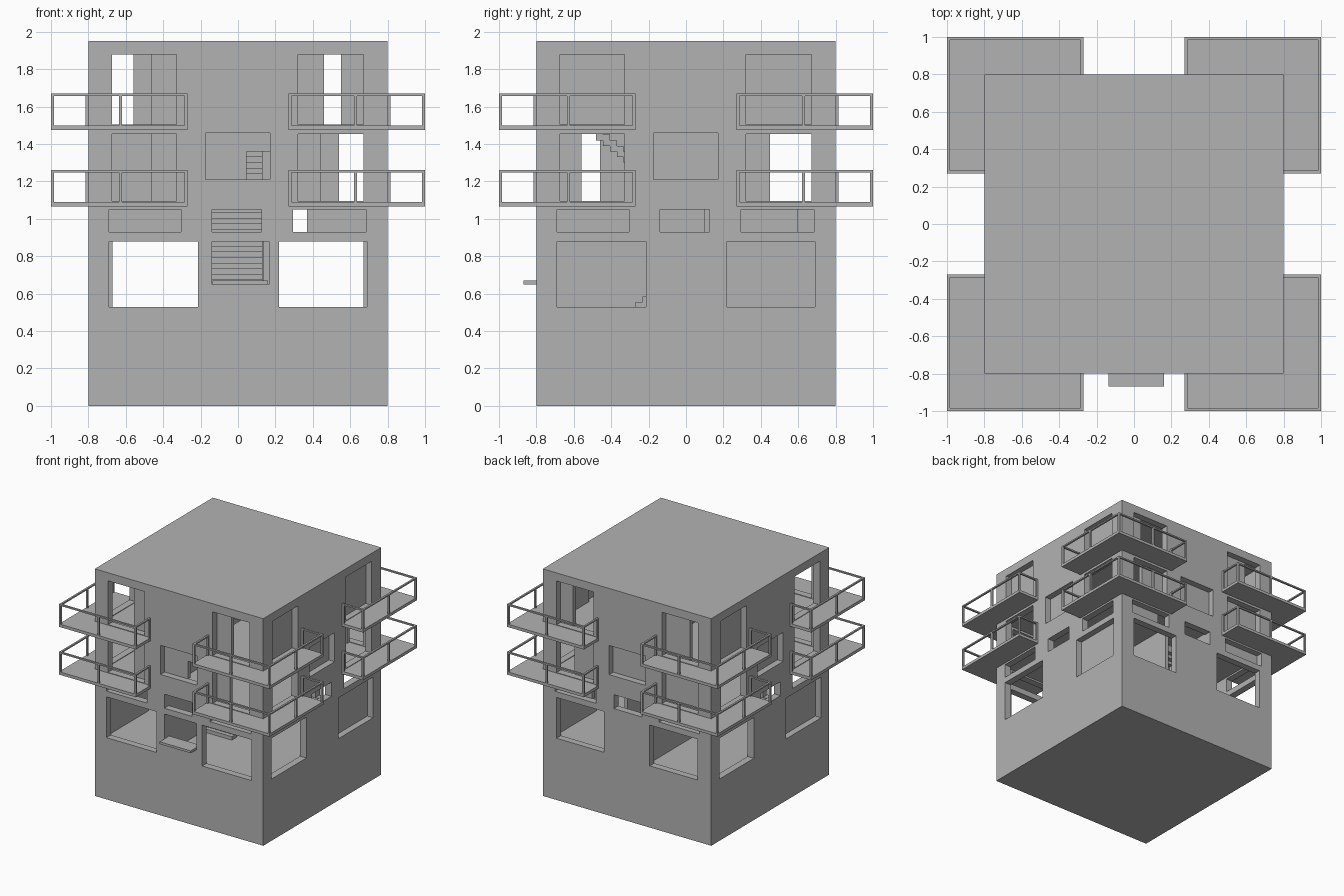
import bpy
import bmesh
from mathutils import Matrix, Vector

old = bpy.data.objects.get("Cube")
if old:
    bpy.data.objects.remove(old, do_unlink=True)

plaster = bpy.data.materials.new("grey_plaster")
plaster.use_nodes = True
GREY = (0.45, 0.45, 0.45, 1)
plaster.diffuse_color = GREY
plaster.node_tree.nodes["Principled BSDF"].inputs["Base Color"].default_value = GREY

HALF, WALL, HEIGHT = 0.8, 0.06, 1.95
INNER = HALF - WALL
FLOORS = [(0.525, 1.065), (1.09, 1.475), (1.5, 1.92)]


def boxes(name, items):
    """One object made of axis-aligned boxes given as (x, y, z) ranges."""
    bm = bmesh.new()
    for ranges in items:
        lo = Vector([min(r) for r in ranges])
        hi = Vector([max(r) for r in ranges])
        bmesh.ops.create_cube(bm, size=1, matrix=Matrix.Translation((lo + hi) / 2)
                              @ Matrix.Diagonal((hi - lo).to_4d()))
    mesh = bpy.data.meshes.new(name)
    bm.to_mesh(mesh)
    bm.free()
    mesh.materials.append(plaster)
    obj = bpy.data.objects.new(name, mesh)
    bpy.context.collection.objects.link(obj)
    return obj


def cut(target, items):
    cutter = boxes("cutter", items)
    cutter.hide_render = True
    mod = target.modifiers.new("cut", "BOOLEAN")
    mod.operation, mod.solver, mod.object = "DIFFERENCE", "EXACT", cutter
    bpy.context.view_layer.objects.active = target
    bpy.ops.object.modifier_apply(modifier=mod.name)
    bpy.data.objects.remove(cutter, do_unlink=True)


def on_side(side, along, z, depth):
    """Box on a facade; depth is measured out from the centre."""
    out = tuple(d * (-1 if side in ("front", "right") else 1) for d in depth)
    return (along, out, z) if side in ("front", "back") else (out, along, z)


# Vertical bands of the openings
LOW, SMALL, MID = (0.53, 0.88), (0.93, 1.05), (1.21, 1.46)
DOOR2, DOOR3 = (1.095, 1.455), (1.505, 1.88)
SIDES = ("front", "back", "left", "right")

# Main block with hollow storeys, window openings and stairwells
house = boxes("house_walls", [((-HALF, HALF), (-HALF, HALF), (0, HEIGHT))])
cut(house, [((-INNER, INNER), (-INNER, INNER), z) for z in FLOORS])
through = (0.7, 0.9)
holes = []
for side in SIDES:
    edge = 0.67 if side == "back" else 0.69
    for span, z in [((-edge, -0.215), LOW), ((0.22, edge), LOW),
                    ((-0.69, -0.305), SMALL), ((-0.14, 0.125), SMALL),
                    ((0.295, 0.685), SMALL), ((-0.175, 0.17), MID),
                    ((-0.675, -0.33), DOOR2), ((0.32, 0.67), DOOR2),
                    ((-0.675, -0.33), DOOR3), ((0.32, 0.67), DOOR3)]:
        holes.append(on_side(side, span, z, through))
holes.append(on_side("front", (-0.14, 0.165), (0.65, 0.88), through))
cut(house, holes)
cut(house, [((-0.13, 0.12), (0, 0.4), (1.03, 1.2)),
            ((-0.13, 0.12), (-0.5, -0.1), (1.44, 1.6))])

# Closed panels set behind the openings
panels = []
for side, span, z in [
        ("left", (0.2, 0.71), LOW), ("left", (-0.7, -0.3), DOOR3),
        ("left", (0.3, 0.7), DOOR3), ("left", (-0.2, 0.2), MID),
        ("right", (-0.71, -0.2), LOW), ("right", (0.3, 0.7), DOOR3),
        ("right", (-0.2, 0.2), MID), ("back", (-0.2, 0.2), MID),
        ("front", (-0.2, 0.045), MID), ("front", (0.045, 0.2), (1.365, 1.46)),
        ("front", (-0.465, -0.3), DOOR3), ("front", (0.3, 0.46), DOOR3),
        ("front", (-0.465, -0.3), DOOR2), ("front", (0.3, 0.445), DOOR2),
        ("back", (-0.56, -0.3), DOOR3), ("back", (0.55, 0.7), DOOR3),
        ("back", (-0.7, -0.3), DOOR2), ("back", (0.3, 0.54), DOOR2),
        ("back", (-0.7, -0.3), SMALL), ("back", (0.37, 0.7), SMALL)]:
    z = (z[0] - 0.004, z[1] + 0.008)
    panels.append(on_side(side, span, z, (INNER - 0.03, INNER + 0.005)))
boxes("opening_panels", panels)

# Partition walls around the stairs, with passages on the middle storey
core = (-0.18, -0.145)
boxes("stair_partitions", [
    (core, (-INNER, INNER), FLOORS[0]),
    ((0.135, 0.165), (0.1, 0.6), FLOORS[0]),
    (core, (-INNER, -0.56), FLOORS[1]),
    (core, (-0.46, 0.45), FLOORS[1]),
    (core, (0.67, INNER), FLOORS[1]),
    (core, (-INNER, INNER), FLOORS[2])])


def stairs(name, start, direction, base, count):
    rise, run, thick = 0.03, 0.037, 0.06
    steps = []
    for i in range(count):
        y = start + direction * run * i
        top = base + rise * (i + 1)
        steps.append(((-0.14, 0.13), (y, y + direction * run),
                      (max(base, top - thick), top)))
    boxes(name, steps)


stairs("lower_stairs", -0.27, 1, 0.525, 18)
stairs("upper_stairs", 0.0, -1, 1.09, 13)

# Shelf below the front hatch
boxes("front_ledge", [((-0.135, 0.16), (-0.87, -0.74), (0.65, 0.67))])


def balcony(name, sx, sy, base):
    """Corner balcony: L-shaped slab with a post-and-rail guard."""
    end, top, t = 0.27, base + 0.185, 0.016

    def place(items):
        return [(tuple(sx * v for v in x), tuple(sy * v for v in y), z)
                for x, y, z in items]

    slab = (base - 0.01, base + 0.015)
    boxes(name + "_slab", place([((end, 1), (HALF, 1), slab),
                                 ((HALF, 1), (end, HALF), slab)]))
    rail_z, post_z = (top - t * 0.75, top), (base + 0.015, top - t * 0.75)
    outer, near = (1 - t, 1), (end, end + t)
    rails = [((end, 1), outer, rail_z), (outer, (end, 1 - t), rail_z),
             (near, (HALF, 1 - t), rail_z), ((HALF, 1 - t), near, rail_z)]
    wall, middle = (HALF, HALF + t), (0.62, 0.62 + t)
    rails.append((outer, outer, post_z))
    for a, b in [(near, outer), (middle, outer), (near, wall)]:
        rails += [(a, b, post_z), (b, a, post_z)]
    boxes(name + "_railing", place(rails))


for level, base in (("lower", 1.075), ("upper", 1.485)):
    for sx, xname in ((-1, "right"), (1, "left")):
        for sy, yname in ((-1, "front"), (1, "back")):
            balcony(f"{level}_{yname}_{xname}_balcony", sx, sy, base)
